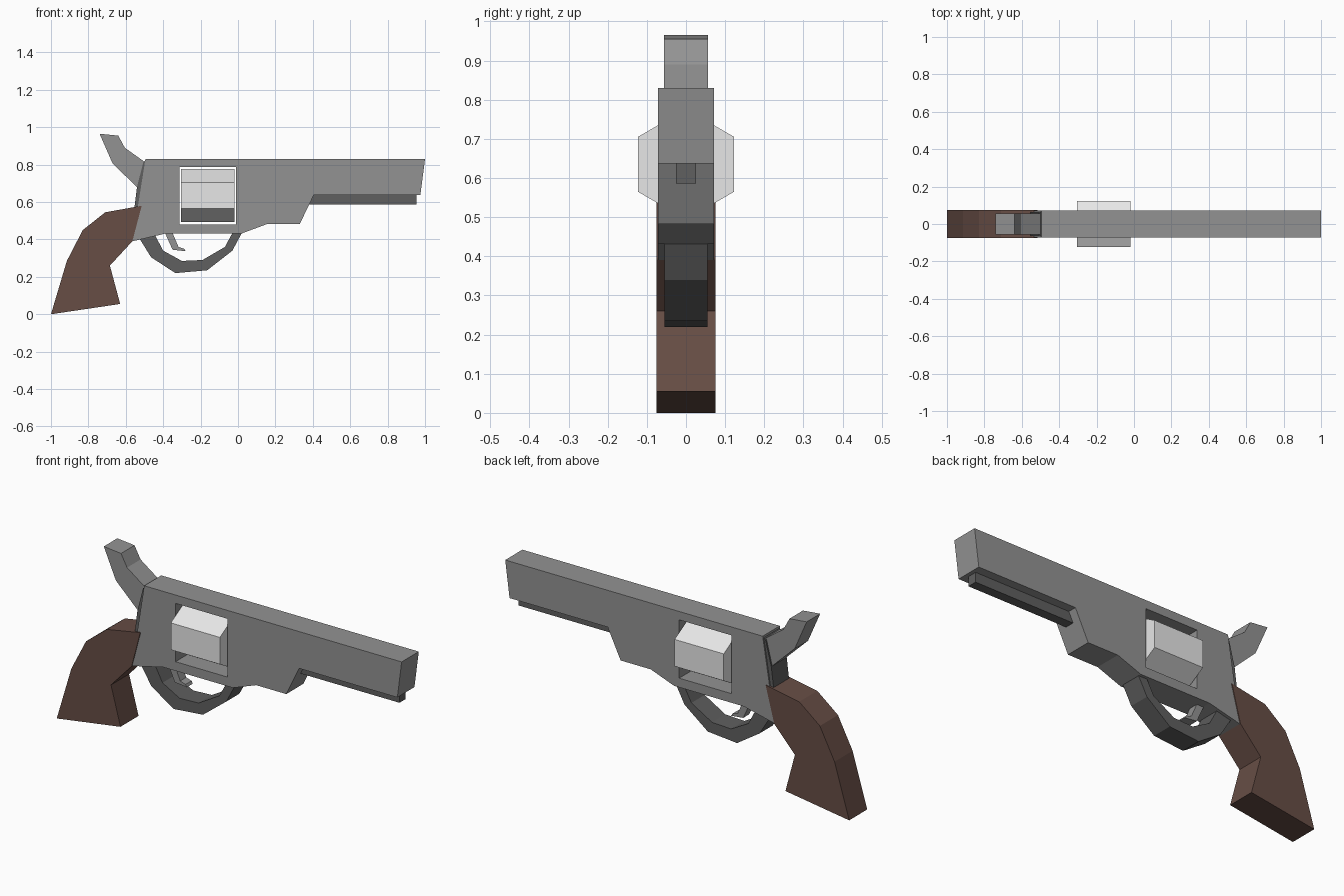
import bpy, bmesh, math
from mathutils import Matrix

if "Cube" in bpy.data.objects:
    bpy.data.objects.remove(bpy.data.objects["Cube"], do_unlink=True)


def material(name, rgb):
    m = bpy.data.materials.new(name)
    m.use_nodes = True
    m.diffuse_color = (*rgb, 1)
    m.node_tree.nodes["Principled BSDF"].inputs["Base Color"].default_value = (*rgb, 1)
    return m


steel = material("steel grey", (0.29, 0.29, 0.29))
dark = material("dark steel", (0.115, 0.115, 0.115))
silver = material("bright silver", (0.8, 0.8, 0.8))
wood = material("brown wood", (0.135, 0.075, 0.06))


def finish(bm, name, mat):
    bmesh.ops.recalc_face_normals(bm, faces=bm.faces[:])
    mesh = bpy.data.meshes.new(name)
    bm.to_mesh(mesh)
    bm.free()
    obj = bpy.data.objects.new(name, mesh)
    bpy.context.collection.objects.link(obj)
    mesh.materials.append(mat)
    return obj


def plate(name, profile, half, mat):
    """Extrude an (x, z) outline to a thickness of 2 * half along y."""
    bm = bmesh.new()
    face = bm.faces.new([bm.verts.new((x, -half, z)) for x, z in profile])
    new = bmesh.ops.extrude_face_region(bm, geom=[face])["geom"]
    bmesh.ops.translate(bm, vec=(0, 2 * half, 0),
                        verts=[v for v in new if isinstance(v, bmesh.types.BMVert)])
    return finish(bm, name, mat)


def rect(x0, x1, z0, z1):
    return [(x0, z0), (x1, z0), (x1, z1), (x0, z1)]


# Frame and barrel in one slab, with an open window for the cylinder
body = plate("frame_and_barrel", [
    (-0.495, 0.83), (1.0, 0.83), (0.975, 0.637), (0.405, 0.637), (0.33, 0.482),
    (0.155, 0.482), (0.02, 0.432), (-0.385, 0.432), (-0.565, 0.39)], 0.071, steel)
cutter = plate("window_cutter", rect(-0.313, -0.01, 0.48, 0.786), 0.3, steel)
cut = body.modifiers.new("window", "BOOLEAN")
cut.operation = "DIFFERENCE"
cut.solver = "EXACT"
cut.object = cutter
bpy.context.view_layer.objects.active = body
bpy.ops.object.modifier_apply(modifier=cut.name)
bpy.data.objects.remove(cutter, do_unlink=True)

# Six-sided cylinder lying along the barrel, with a corner at the top
bm = bmesh.new()
bmesh.ops.create_cone(bm, cap_ends=True, segments=6, radius1=0.141, radius2=0.141,
                      depth=0.285,
                      matrix=Matrix.Translation((-0.162, 0, 0.635))
                      @ Matrix.Rotation(math.pi / 2, 4, "Y")
                      @ Matrix.Rotation(math.pi / 2, 4, "Z"))
top = max(bm.verts, key=lambda v: v.co.z).co.z
if top < 0.77:  # turn by half a side if a flat is on top
    bmesh.ops.rotate(bm, verts=bm.verts[:], cent=(0, 0, 0.635),
                     matrix=Matrix.Rotation(math.pi / 6, 3, "X"))
finish(bm, "cylinder", silver)

# Rod under the barrel
plate("ejector_rod", rect(0.36, 0.955, 0.586, 0.645), 0.025, dark)

# Narrow plate at the rear of the frame, behind the hammer
plate("rear_plate", [(-0.497, 0.82), (-0.507, 0.81), (-0.54, 0.68), (-0.555, 0.56),
                     (-0.53, 0.56)], 0.064, dark)

# Hammer
plate("hammer", [(-0.74, 0.965), (-0.64, 0.955), (-0.605, 0.89), (-0.5, 0.815),
                 (-0.5, 0.64), (-0.54, 0.68), (-0.67, 0.805)], 0.056, steel)

# Grip
plate("grip", [(-1.0, 0.0), (-0.915, 0.285), (-0.83, 0.45), (-0.71, 0.545),
               (-0.515, 0.58), (-0.565, 0.39), (-0.685, 0.26), (-0.63, 0.055)],
      0.075, wood)

# Trigger guard
plate("trigger_guard", [
    (-0.525, 0.402), (-0.465, 0.305), (-0.335, 0.22), (-0.165, 0.235), (-0.03, 0.34),
    (0.02, 0.434), (-0.03, 0.434), (-0.07, 0.36), (-0.19, 0.29), (-0.3, 0.285),
    (-0.4, 0.34), (-0.445, 0.425)], 0.055, dark)

# Trigger
plate("trigger", [(-0.39, 0.434), (-0.35, 0.345), (-0.28, 0.337), (-0.287, 0.35),
                  (-0.318, 0.36), (-0.35, 0.434)], 0.025, steel)
